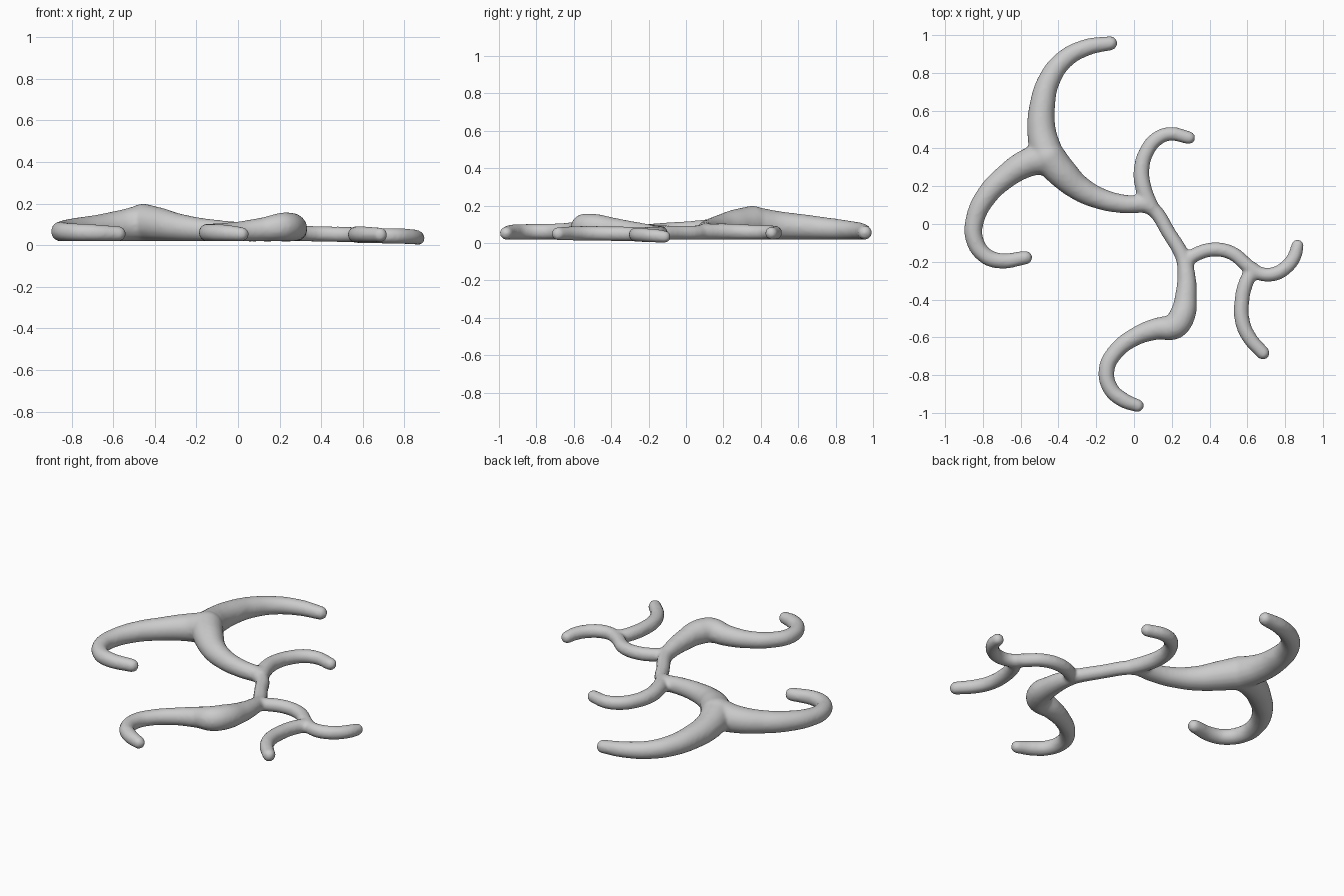
import bpy

if "Cube" in bpy.data.objects:
    bpy.data.objects.remove(bpy.data.objects["Cube"])

pieces = []


def branch(pts, base=0.018, end_base=0.018):
    """Tapered tube through (x, y, radius) points, resting near the floor, with round ends."""
    cu = bpy.data.curves.new("branch", 'CURVE')
    cu.dimensions = '3D'
    cu.bevel_depth = 1.0
    cu.bevel_resolution = 6
    cu.resolution_u = 10
    cu.use_fill_caps = True
    sp = cu.splines.new('BEZIER')
    sp.bezier_points.add(len(pts) - 1)
    centres = []
    for i, (x, y, r) in enumerate(pts):
        r += 0.002
        z = base + (end_base - base) * i / (len(pts) - 1) + r
        bp = sp.bezier_points[i]
        bp.co = (x, y, z)
        bp.radius = r
        bp.handle_left_type = bp.handle_right_type = 'AUTO'
        centres.append((x, y, z, r))
    ob = bpy.data.objects.new("branch", cu)
    bpy.context.collection.objects.link(ob)
    bpy.ops.object.select_all(action='DESELECT')
    ob.select_set(True)
    bpy.context.view_layer.objects.active = ob
    bpy.ops.object.convert(target='MESH')
    pieces.append(bpy.context.object)
    for x, y, z, r in (centres[0], centres[-1]):
        bpy.ops.mesh.primitive_uv_sphere_add(segments=24, ring_count=12,
                                             radius=r, location=(x, y, z))
        pieces.append(bpy.context.object)


# upper arm
branch([(-.46, .36, .087), (-.49, .5, .074), (-.485, .63, .066), (-.45, .76, .057),
        (-.37, .87, .049), (-.25, .935, .043), (-.125, .957, .036)])

# left hooked arm
branch([(-.46, .35, .087), (-.56, .325, .074), (-.68, .25, .062), (-.78, .15, .055),
        (-.843, .02, .048), (-.845, -.08, .045), (-.79, -.165, .042),
        (-.71, -.195, .04), (-.575, -.178, .035)])

# trunk from the thick fork to the middle
branch([(-.455, .355, .089), (-.38, .27, .08), (-.29, .19, .066), (-.18, .135, .055),
        (-.06, .107, .048), (.06, .105, .043)])

# middle link, swelling into the lower hooked arm
branch([(.06, .105, .043), (.11, .07, .037), (.18, -.04, .036), (.26, -.18, .038),
        (.277, -.27, .046), (.275, -.38, .056), (.257, -.48, .067), (.215, -.54, .068),
        (.12, -.555, .056), (0, -.6, .046), (-.1, -.68, .042), (-.145, -.77, .041),
        (-.125, -.87, .04), (-.06, -.93, .039), (.018, -.962, .033)])

# small upper hook
branch([(.09, .09, .04), (.05, .19, .042), (.04, .29, .04), (.065, .38, .038),
        (.12, .45, .037), (.19, .477, .035), (.29, .457, .033)])

# right twig
branch([(.27, -.2, .036), (.33, -.16, .036), (.42, -.135, .036), (.52, -.155, .036),
        (.6, -.22, .036), (.66, -.26, .035), (.74, -.265, .036), (.81, -.225, .036),
        (.85, -.17, .035), (.866, -.115, .032)], base=.02, end_base=0)

# twig fork
branch([(.63, -.24, .036), (.59, -.32, .038), (.57, -.42, .038), (.575, -.52, .038),
        (.61, -.6, .037), (.683, -.683, .034)], base=.008, end_base=.014)

# fuse everything into one smooth root
bpy.ops.object.select_all(action='DESELECT')
for p in pieces:
    p.select_set(True)
bpy.context.view_layer.objects.active = pieces[0]
bpy.ops.object.join()
root = bpy.context.object
root.name = "branching_root"
bpy.ops.object.transform_apply(location=True, rotation=True, scale=True)
rm = root.modifiers.new("fuse", 'REMESH')
rm.mode = 'VOXEL'
rm.voxel_size = 0.01
rm.use_smooth_shade = True
sm = root.modifiers.new("soften", 'SMOOTH')
sm.factor = 0.5
sm.iterations = 8
